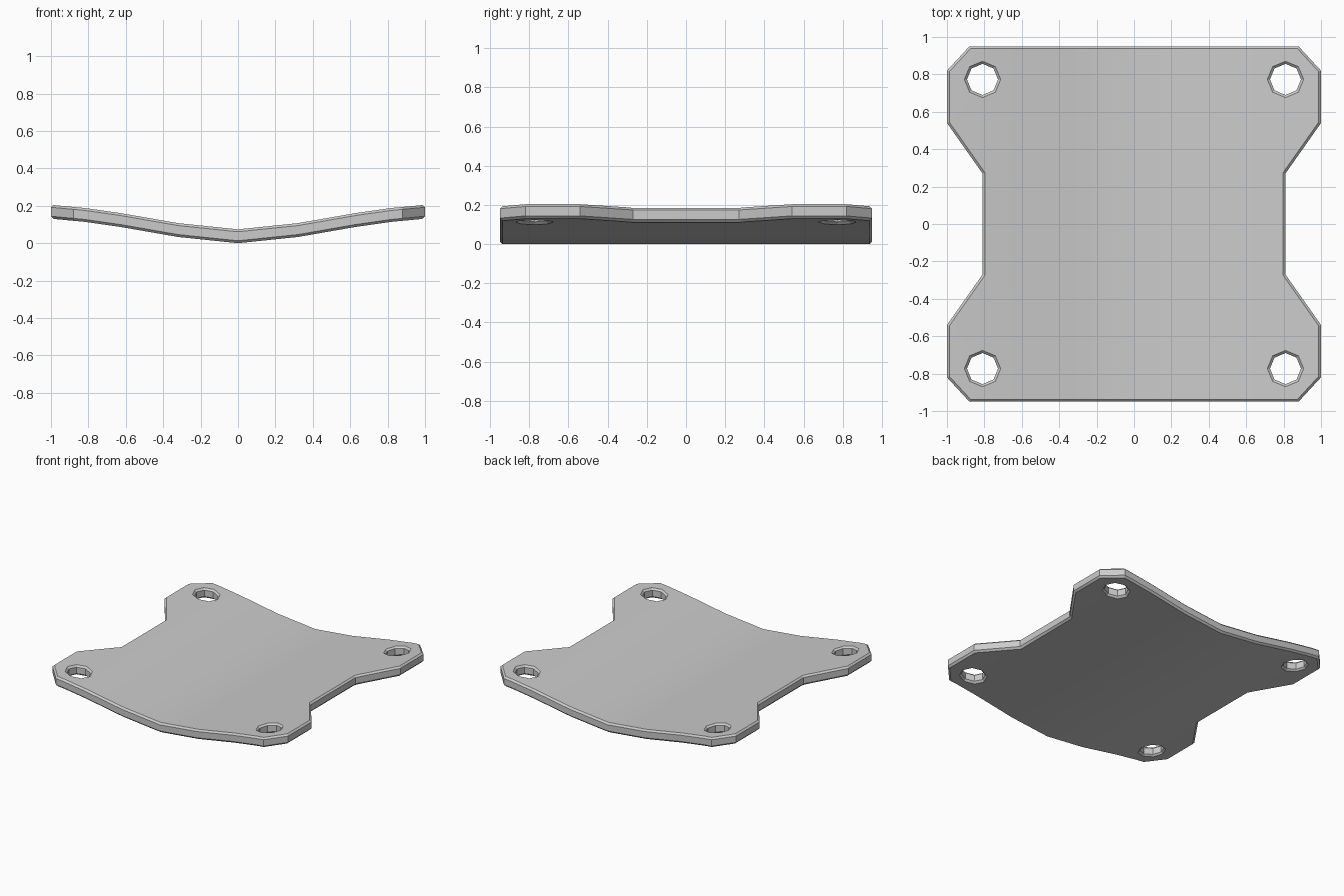
import bpy, bmesh, math
from mathutils import Vector

if "Cube" in bpy.data.objects:
    bpy.data.objects.remove(bpy.data.objects["Cube"])

THICK, BEVEL = 0.074, 0.013
# cross-section of the bent plate: distance from centre line, underside height
BEND = [(0, 0.0), (0.32, 0.033), (0.63, 0.087), (0.82, 0.114), (1.0, 0.131)]


def bend_height(x):
    x = min(abs(x), 1.0)
    for (x0, z0), (x1, z1) in zip(BEND, BEND[1:]):
        if x <= x1:
            return z0 + (z1 - z0) * (x - x0) / (x1 - x0)
    return BEND[-1][1]


def inset(loop, d):
    """Move a closed loop to its left by d with mitred corners."""
    out = []
    for i, p in enumerate(loop):
        a = (p - loop[i - 1]).normalized()
        b = (loop[(i + 1) % len(loop)] - p).normalized()
        n0, n1 = Vector((-a.y, a.x)), Vector((-b.y, b.x))
        out.append(p + (n0 + n1) * d / (1 + n0.dot(n1)))
    return out


# outline, counter-clockwise, from one mirrored quarter
quarter = [(0.81, 0.27), (1.0, 0.54), (1.0, 0.82), (0.88, 0.95)]
right = [(x, -y) for x, y in reversed(quarter)] + quarter
outline = [Vector(p) for p in right + [(-x, y) for x, y in reversed(right)]]

# four octagonal bolt holes, clockwise
loops = [outline]
for sx in (-1, 1):
    for sy in (-1, 1):
        loops.append([Vector((sx * 0.81 + 0.083 * math.cos(-i * math.pi / 4),
                              sy * 0.773 + 0.083 * math.sin(-i * math.pi / 4)))
                      for i in range(8)])

bm = bmesh.new()
caps = {0: [], 3: []}

# chamfered side walls of the outline and holes
for loop in loops:
    small = inset(loop, BEVEL)
    levels = [(small, 0), (loop, BEVEL), (loop, THICK - BEVEL), (small, THICK)]
    rings = [[bm.verts.new((p.x, p.y, z)) for p in pts] for pts, z in levels]
    n = len(loop)
    for lo, hi in zip(rings, rings[1:]):
        for i in range(n):
            j = (i + 1) % n
            bm.faces.new((lo[i], lo[j], hi[j], hi[i]))
    for k in caps:
        caps[k] += [bm.edges.get((rings[k][i], rings[k][(i + 1) % n])) for i in range(n)]

# top and bottom skins with the holes left open
for edges in caps.values():
    bmesh.ops.triangle_fill(bm, edges=edges, use_beauty=True, use_dissolve=False,
                            normal=(0, 0, 1))

# cut along the bend lines, then bend
for x in sorted({s * b[0] for b in BEND[:-1] for s in (-1, 1)}):
    bmesh.ops.bisect_plane(bm, geom=bm.verts[:] + bm.edges[:] + bm.faces[:],
                           dist=1e-5, plane_co=(x, 0, 0), plane_no=(1, 0, 0))
for v in bm.verts:
    v.co.z += bend_height(v.co.x)
bmesh.ops.recalc_face_normals(bm, faces=bm.faces[:])

mesh = bpy.data.meshes.new("bent_plate")
bm.to_mesh(mesh)
bm.free()
plate = bpy.data.objects.new("bent_plate", mesh)
bpy.context.collection.objects.link(plate)
bpy.context.view_layer.objects.active = plate
plate.select_set(True)
bpy.ops.object.shade_smooth_by_angle(angle=math.radians(25))
